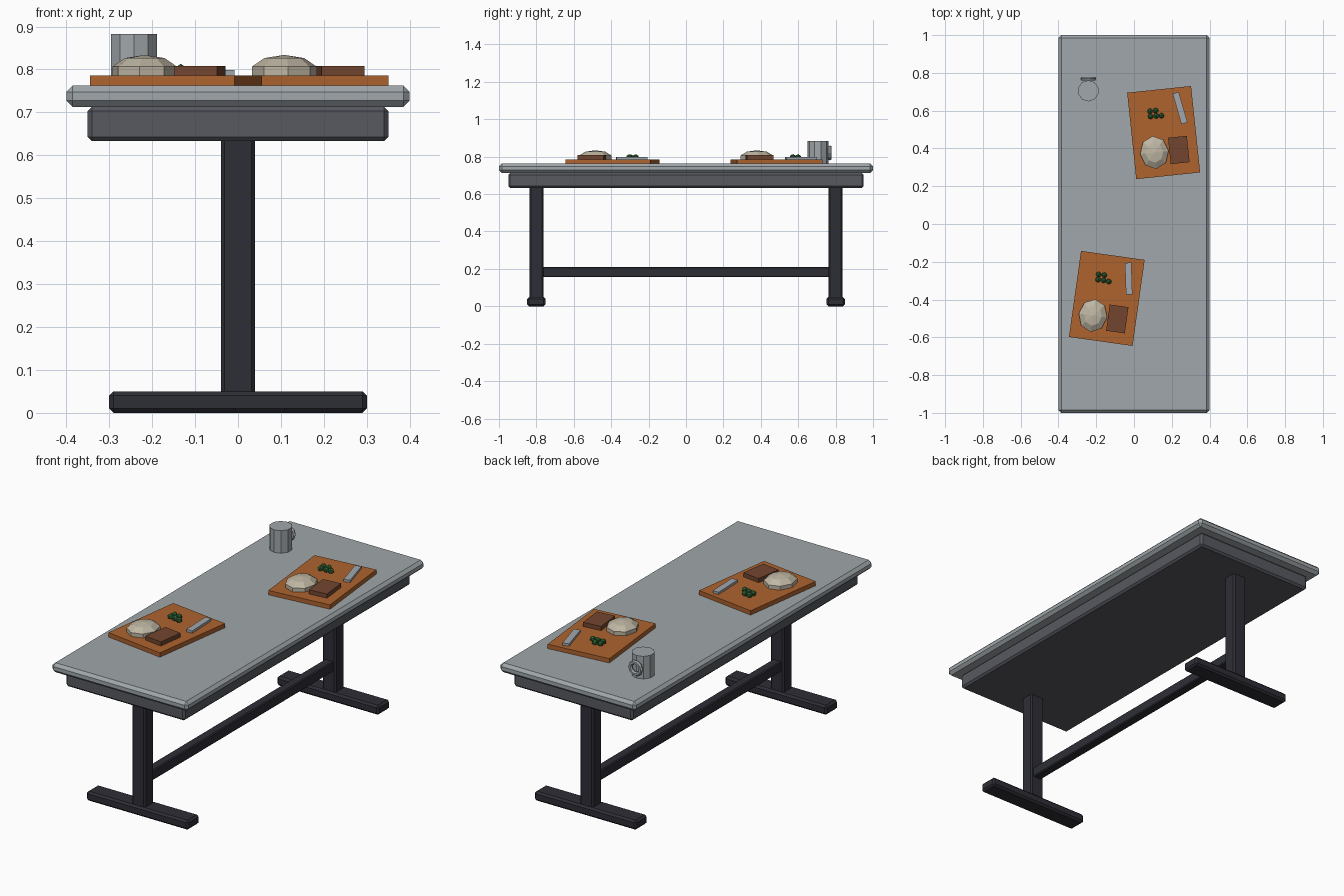
import bpy, math
from mathutils import Matrix

if "Cube" in bpy.data.objects:
    bpy.data.objects.remove(bpy.data.objects["Cube"])


def material(name, r, g, b):
    m = bpy.data.materials.new(name)
    m.diffuse_color = (r, g, b, 1)
    m.use_nodes = True
    m.node_tree.nodes["Principled BSDF"].inputs["Base Color"].default_value = m.diffuse_color
    return m


STEEL = material("pale steel", 0.35, 0.385, 0.405)
APRON = material("mid grey", 0.095, 0.10, 0.118)
FRAME = material("dark charcoal", 0.027, 0.027, 0.037)
WOOD = material("orange wood", 0.42, 0.125, 0.027)
MEAT = material("brown", 0.17, 0.06, 0.028)
BREAD = material("cream", 0.52, 0.47, 0.37)
GREEN = material("green", 0.035, 0.15, 0.04)
BLADE = material("cutlery grey", 0.36, 0.39, 0.42)


def finish(name, mat, matrix):
    o = bpy.context.object
    o.name = name
    o.data.materials.append(mat)
    o.matrix_world = matrix
    return o


def box(name, mat, centre, size, bevel=0, frame=Matrix(), turn=0):
    bpy.ops.mesh.primitive_cube_add(size=1)
    bpy.context.object.data.transform(Matrix.Diagonal((*size, 1)))
    o = finish(name, mat, frame @ Matrix.Translation(centre) @ Matrix.Rotation(turn, 4, 'Z'))
    if bevel:
        m = o.modifiers.new("bevel", 'BEVEL')
        m.width, m.segments = bevel, 1
    return o


# Table
box("tabletop", STEEL, (0, 0, 0.738), (0.8, 2, 0.05), 0.015)
box("apron", APRON, (0, 0, 0.673), (0.7, 1.9, 0.08), 0.01)
box("stretcher", FRAME, (0, 0, 0.183), (0.05, 1.56, 0.055), 0.005)
for side, y in (("front", -0.8), ("back", 0.8)):
    box(side + "_leg", FRAME, (0, y, 0.34), (0.08, 0.076, 0.62), 0.008)
    box(side + "_foot", FRAME, (0, y, 0.025), (0.6, 0.098, 0.05), 0.01)


# Serving boards with food and a blade, in board coordinates
def serving(tag, x, y, degrees):
    f = Matrix.Translation((x, y, 0.763)) @ Matrix.Rotation(math.radians(degrees), 4, 'Z')
    box(tag + "_board", WOOD, (0, 0, 0.0115), (0.34, 0.46, 0.023), frame=f)
    box(tag + "_meat", MEAT, (0.07, -0.10, 0.034), (0.10, 0.14, 0.022), frame=f)
    box(tag + "_blade", BLADE, (0.10, 0.12, 0.029), (0.034, 0.168, 0.013),
        frame=f, turn=math.radians(10))
    bpy.ops.mesh.primitive_uv_sphere_add(segments=8, ring_count=5, radius=1)
    bpy.context.object.data.transform(Matrix.Diagonal((0.08, 0.092, 0.04, 1)))
    finish(tag + "_bread", BREAD, f @ Matrix.Translation((-0.06, -0.10, 0.031)))
    for i, (px, py) in enumerate(((-0.06, 0.12), (-0.03, 0.12),
                                  (-0.06, 0.092), (-0.03, 0.092), (-0.002, 0.09))):
        bpy.ops.mesh.primitive_ico_sphere_add(subdivisions=1, radius=0.016)
        finish(f"{tag}_pea_{i + 1}", GREEN, f @ Matrix.Translation((px, py, 0.034)))


serving("back", 0.157, 0.484, 6)
serving("front", -0.144, -0.394, -8)

# Mug and its ring handle
bpy.ops.mesh.primitive_cylinder_add(vertices=10, radius=0.056, depth=0.12)
finish("mug", STEEL, Matrix.Translation((-0.242, 0.705, 0.823)))
bpy.ops.mesh.primitive_torus_add(major_segments=10, minor_segments=6,
                                 major_radius=0.031, minor_radius=0.011)
finish("mug_handle", STEEL, Matrix.Translation((-0.242, 0.769, 0.82))
       @ Matrix.Rotation(math.pi / 2, 4, 'X'))
